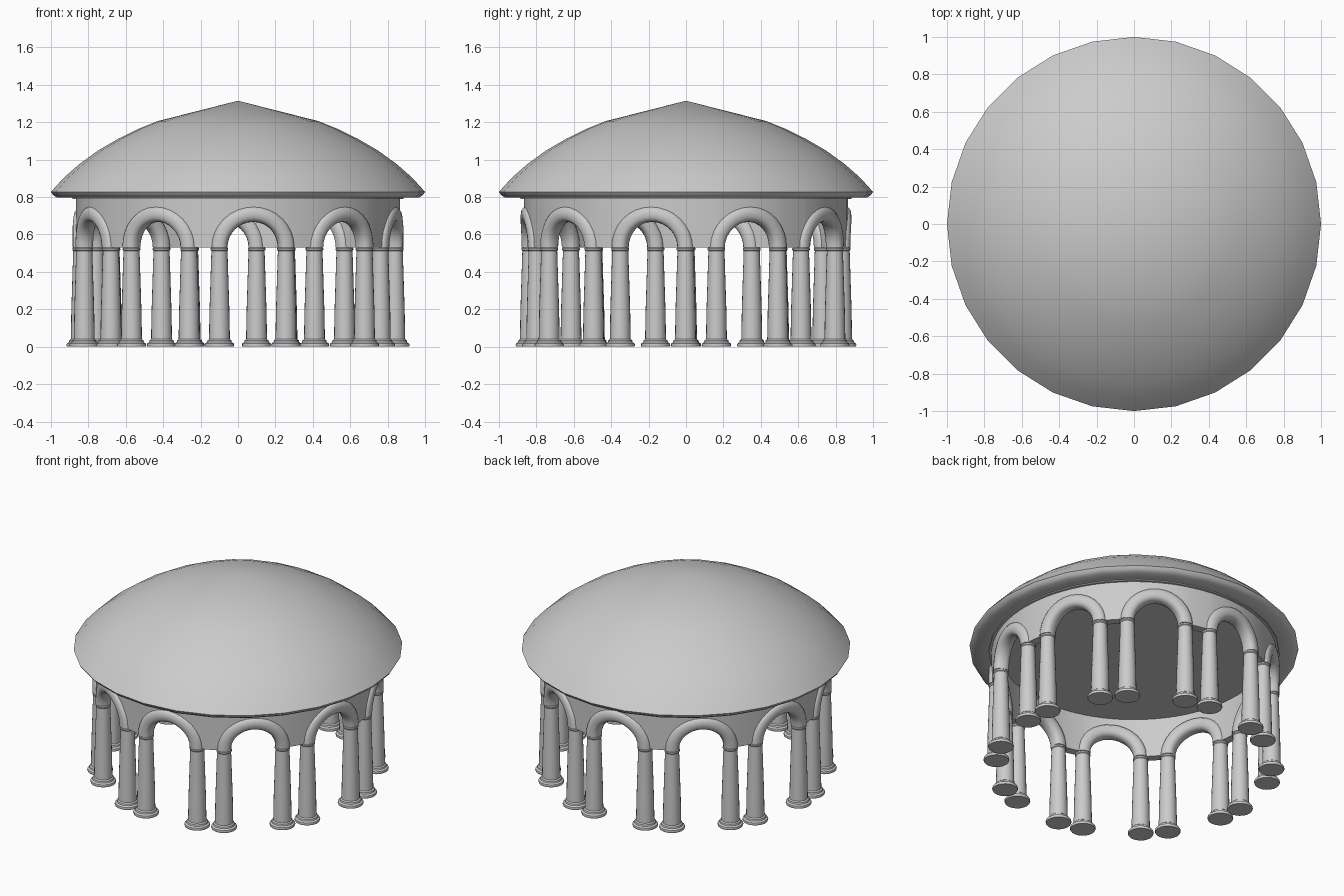
import bpy, bmesh
from math import sin, cos, pi, radians, copysign

if "Cube" in bpy.data.objects:
    bpy.data.objects.remove(bpy.data.objects["Cube"])

BAYS = 10
PHASE = radians(-84.5)      # centre of the first arch
HALF = radians(12.3)        # arch centre to column
R = 0.838                   # column circle
SPRING = 0.53               # arch spring height
A = R * HALF                # arch radius along the wall


def finish(name, bm, angle=35):
    bmesh.ops.recalc_face_normals(bm, faces=bm.faces)
    me = bpy.data.meshes.new(name)
    bm.to_mesh(me)
    bm.free()
    ob = bpy.data.objects.new(name, me)
    bpy.context.collection.objects.link(ob)
    bpy.ops.object.select_all(action='DESELECT')
    ob.select_set(True)
    bpy.context.view_layer.objects.active = ob
    bpy.ops.object.shade_smooth_by_angle(angle=radians(angle))
    return ob


def bridge(bm, a, b, closed=True):
    n = len(a)
    for i in range(n if closed else n - 1):
        j = (i + 1) % n
        bm.faces.new((a[i], a[j], b[j], b[i]))


def lathe(bm, profile, sides, cx=0, cy=0):
    """Revolve (radius, z) points; radius 0 makes a pole, open ends get caps."""
    rings = []
    for r, z in profile:
        if r == 0:
            rings.append([bm.verts.new((cx, cy, z))])
        else:
            rings.append([bm.verts.new((cx + r * cos(2 * pi * i / sides),
                                        cy + r * sin(2 * pi * i / sides), z))
                          for i in range(sides)])
    for a, b in zip(rings, rings[1:]):
        if len(b) == 1:
            for i in range(sides):
                bm.faces.new((a[i], a[(i + 1) % sides], b[0]))
        else:
            bridge(bm, a, b)
    for ring in (rings[0], rings[-1]):
        if len(ring) > 1:
            bm.faces.new(ring)


# domed roof with bevelled rim and flat ceiling
bm = bmesh.new()
lathe(bm, [(0.84, 0.79), (0.885, 0.79), (0.885, 0.797), (0.968, 0.797), (0.99, 0.812),
           (1.0, 0.828), (0.93, 0.905), (0.85, 0.975), (0.75, 1.048), (0.64, 1.112),
           (0.53, 1.166), (0.43, 1.206), (0, 1.315)], 28)
finish("dome_roof", bm)

# drum wall with arched openings
bm = bmesh.new()
loops = []
STEPS = 16
for k in range(BAYS):
    centre = PHASE + k * 2 * pi / BAYS
    samples = [(-A * cos(pi * i / STEPS), A * sin(pi * i / STEPS)) for i in range(STEPS + 1)]
    samples.append((R * pi / BAYS, 0))
    for s, h in samples:
        th = centre + s / R
        loops.append([bm.verts.new((r * cos(th), r * sin(th), z)) for r, z in
                      ((0.866, 0.798), (0.866, SPRING + h), (0.812, SPRING + h), (0.812, 0.798))])
for i, loop in enumerate(loops):
    bridge(bm, loop, loops[(i + 1) % len(loops)])
finish("drum_wall", bm)

# rounded arch mouldings that follow the curve of the wall
bm = bmesh.new()
SEC = 16


def soft(v):
    return copysign(abs(v) ** 0.8, v)


for k in range(BAYS):
    centre = PHASE + k * 2 * pi / BAYS
    rings = []
    for i in range(STEPS + 1):
        t = pi * i / STEPS
        ring = []
        for j in range(SEC):
            p = 2 * pi * j / SEC
            a = A + 0.043 * soft(cos(p))
            r = R + 0.047 * soft(sin(p))
            th = centre + a * cos(t) / R
            ring.append(bm.verts.new((r * cos(th), r * sin(th), SPRING + a * sin(t))))
        rings.append(ring)
    for a, b in zip(rings, rings[1:]):
        bridge(bm, a, b)
    bm.faces.new(rings[0])
    bm.faces.new(rings[-1])
finish("arch_mouldings", bm)

# tapered columns with round bases and thin necks, two per arch
column = [(0.076, 0), (0.079, 0.008), (0.077, 0.017), (0.066, 0.024), (0.064, 0.034),
          (0.056, 0.040), (0.053, 0.20), (0.043, 0.512), (0.047, 0.517),
          (0.047, 0.526), (0.043, SPRING)]
for k in range(BAYS):
    for side, label in ((-1, "left"), (1, "right")):
        th = PHASE + k * 2 * pi / BAYS + side * HALF
        bm = bmesh.new()
        lathe(bm, column, 20, R * cos(th), R * sin(th))
        finish(f"column_{label}_{k + 1}", bm)
